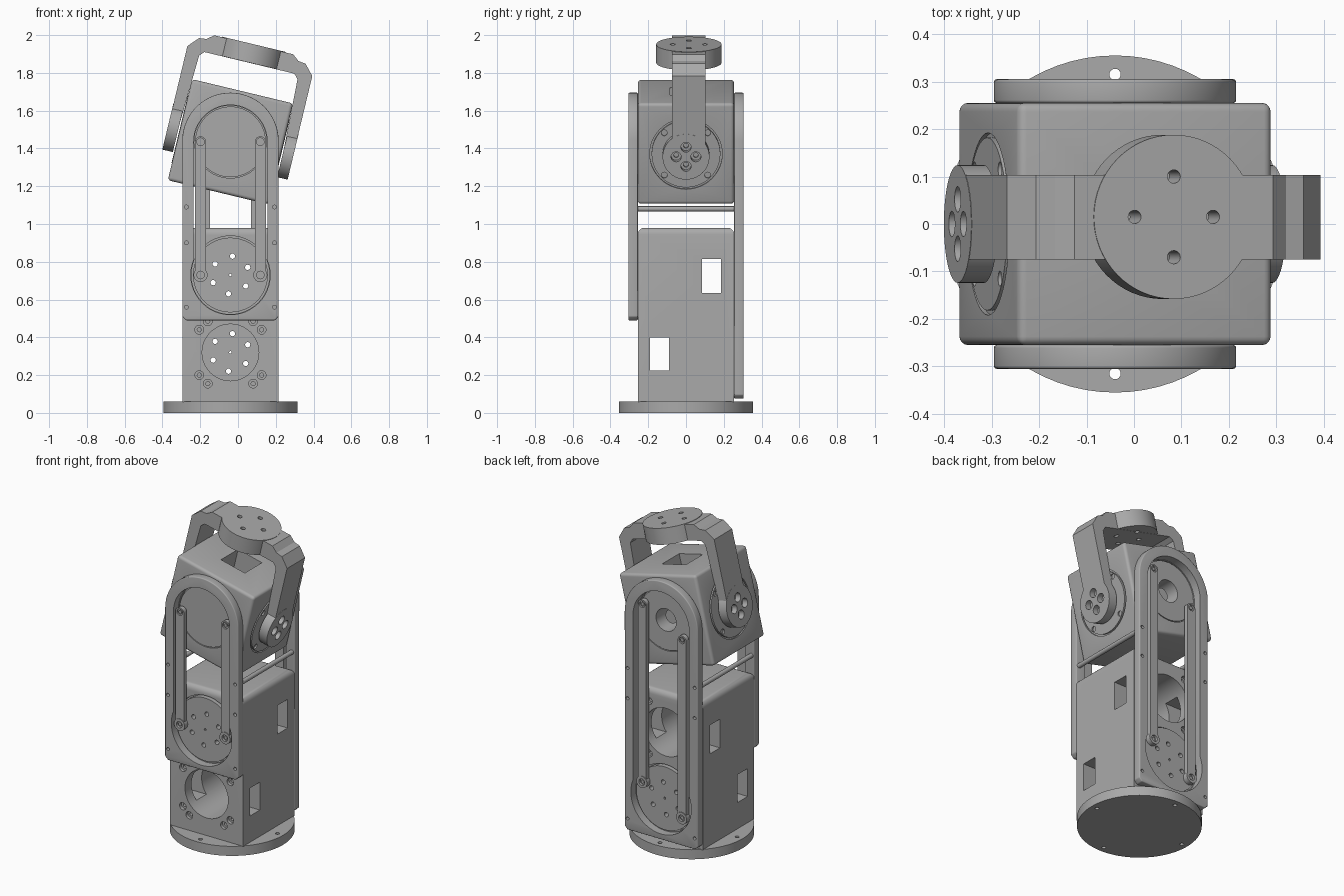
import bpy, bmesh, math
from mathutils import Matrix

if "Cube" in bpy.data.objects:
    bpy.data.objects.remove(bpy.data.objects["Cube"])

grey = bpy.data.materials.new("plain_grey")
grey.use_nodes = True
grey.diffuse_color = (0.4, 0.4, 0.4, 1)
grey.node_tree.nodes["Principled BSDF"].inputs["Base Color"].default_value = (0.4, 0.4, 0.4, 1)

CX = -0.04           # column axis
LOW, MID, TOP = 0.32, 0.73, 1.435   # joint heights
TILT = Matrix.Translation((CX, 0, TOP)) @ Matrix.Rotation(math.radians(13.5), 4, 'Y')
QUARTERS = [(1, 0), (0, 1), (-1, 0), (0, -1)]
DIAGONALS = [(1, 1), (-1, 1), (-1, -1), (1, -1)]


def circle(c, r, n=48):
    return [(c[0] + r * math.cos(2 * math.pi * i / n), c[1] + r * math.sin(2 * math.pi * i / n)) for i in range(n)]


def rect(x0, x1, y0, y1):
    return [(x0, y0), (x1, y0), (x1, y1), (x0, y1)]


def capsule(p, q, r, n=24):
    """Slot outline around the segment p-q."""
    a = math.atan2(q[1] - p[1], q[0] - p[0])
    out = []
    for c, start in ((q, a - math.pi / 2), (p, a + math.pi / 2)):
        out += [(c[0] + r * math.cos(start + math.pi * i / n), c[1] + r * math.sin(start + math.pi * i / n))
                for i in range(n + 1)]
    return out


def prism(name, outline, a, b, axis='y', bevel=0.0):
    """Extrude a 2D outline from a to b along an axis."""
    place = {'x': lambda p, t: (t, p[0], p[1]),
             'y': lambda p, t: (p[0], t, p[1]),
             'z': lambda p, t: (p[0], p[1], t)}[axis]
    bm = bmesh.new()
    ends = [[bm.verts.new(place(p, t)) for p in outline] for t in (a, b)]
    bm.faces.new(ends[0])
    bm.faces.new(ends[1])
    n = len(outline)
    for i in range(n):
        j = (i + 1) % n
        bm.faces.new((ends[0][i], ends[0][j], ends[1][j], ends[1][i]))
    bmesh.ops.recalc_face_normals(bm, faces=bm.faces)
    if bevel:
        sharp = [e for e in bm.edges if e.calc_face_angle(0) > 0.6]
        bmesh.ops.bevel(bm, geom=sharp, offset=bevel, segments=4, profile=0.5, affect='EDGES')
    me = bpy.data.meshes.new(name)
    bm.to_mesh(me)
    bm.free()
    me.materials.append(grey)
    ob = bpy.data.objects.new(name, me)
    bpy.context.collection.objects.link(ob)
    return ob


def apply_boolean(ob, other, mode):
    mod = ob.modifiers.new("join", 'BOOLEAN')
    mod.operation, mod.solver, mod.object = mode, 'EXACT', other
    bpy.context.view_layer.objects.active = ob
    bpy.ops.object.modifier_apply(modifier=mod.name)
    bpy.data.objects.remove(other)


def cut(ob, outline, a, b, axis='y'):
    apply_boolean(ob, prism("cutter", outline, a, b, axis), 'DIFFERENCE')


def add(ob, outline, a, b, axis='y'):
    apply_boolean(ob, prism("piece", outline, a, b, axis), 'UNION')


# Round base plate with four screw holes
base = prism("base_plate", circle((CX, 0), 0.355, 72), 0, 0.06, 'z')
for x, y in QUARTERS:
    cut(base, circle((CX + 0.315 * x, 0.315 * y), 0.012, 16), -0.1, 0.1, 'z')

# Column body with rounded top edges
body = prism("column_body", rect(CX - 0.255, CX + 0.255, -0.255, 0.255), 0.058, 0.98, 'z')
bm = bmesh.new()
bm.from_mesh(body.data)
top_edges = [e for e in bm.edges if all(v.co.z > 0.9 for v in e.verts)]
bmesh.ops.bevel(bm, geom=top_edges, offset=0.035, segments=5, profile=0.5, affect='EDGES')
bm.to_mesh(body.data)
bm.free()

# Motor tunnels, crank pockets, counterbores and cable windows
for z, s in ((LOW, 1), (MID, -1)):
    cut(body, circle((CX, z), 0.15), -0.4, 0.4)
    cut(body, circle((CX, z), 0.207), s * 0.225, s * 0.4)
    for sx, sz in DIAGONALS:
        for dx, dz in ((0.165, 0.12), (0.12, 0.165)):
            c = (CX + sx * dx, z + sz * dz)
            cut(body, circle(c, 0.023, 20), -s * 0.235, -s * 0.4)
            cut(body, circle(c, 0.011, 12), -s * 0.2, -s * 0.4)
cut(body, rect(0.085, 0.185, 0.635, 0.815), -0.5, 0.5, 'x')
cut(body, rect(-0.19, -0.09, 0.225, 0.4), -0.5, 0.5, 'x')

# Each side: slotted cover, crank disc and two parallel links
for side, s, joint, bottom, swing in (("front", -1, MID, 0.49, 0.0), ("back", 1, LOW, 0.075, 29.0)):
    arch = [(CX + 0.255 * math.cos(math.pi * i / 48), 1.44 + 0.255 * math.sin(math.pi * i / 48)) for i in range(49)]
    outline = arch + [(CX - 0.255, bottom + 0.02), (CX - 0.235, bottom), (CX + 0.235, bottom), (CX + 0.255, bottom + 0.02)]
    cover = prism(side + "_cover", outline, s * 0.255, s * 0.305, bevel=0.006)
    cut(cover, capsule((CX, 1.435), (CX, joint), 0.195), s * 0.2, s * 0.4)
    cut(cover, circle((CX, joint), 0.21), s * 0.2, s * 0.4)
    for sx in (-1, 1):
        for z in (bottom + 0.07, 0.9, 1.09):
            cut(cover, circle((CX + sx * 0.233, z), 0.01, 16), s * 0.28, s * 0.4)

    crank = prism(side + "_crank", circle((CX, joint), 0.198), s * 0.235, s * 0.268)
    cut(crank, circle((CX, joint), 0.007, 12), -0.4, 0.4)
    for i in range(6):
        a = math.radians(24 + 60 * i)
        cut(crank, circle((CX + 0.1 * math.cos(a), joint + 0.1 * math.sin(a)), 0.014, 16), -0.4, 0.4)

    for label, a in (("left", swing), ("right", swing + 180)):
        dx, dz = 0.158 * math.cos(math.radians(a)), 0.158 * math.sin(math.radians(a))
        low, high = (CX + dx, joint + dz), (CX + dx, TOP + dz)
        link = prism(f"{side}_{label}_link", capsule(low, high, 0.029), s * 0.268, s * 0.296)
        add(link, circle(low, 0.037, 32), s * 0.262, s * 0.3)
        for c in (low, high):
            cut(link, circle(c, 0.02, 24), s * 0.285, s * 0.4)
            prism(f"{side}_{label}_pin", circle(c, 0.011, 16), s * 0.24, s * 0.292)

# Cross bars tying the covers together
for label, x in (("left", CX + 0.235), ("right", CX - 0.235)):
    prism(label + "_cross_bar", circle((x, 1.08), 0.014, 20), -0.26, 0.26)

# Tilted head block, built around its own centre
head = prism("head_block", rect(-0.275, 0.275, -0.275, 0.275), -0.255, 0.255, bevel=0.018)
cut(head, rect(-0.085, 0.085, -0.085, 0.085), 0.12, 0.4, 'z')
tilted = [head]
for s in (-1, 1):
    # Round side and face caps sit in shallow grooves
    cut(head, circle((0, 0), 0.192), s * 0.265, s * 0.4, 'x')
    cap = prism("side_cap", circle((0, 0), 0.182), s * 0.26, s * 0.277, 'x')
    for y, z in DIAGONALS:
        cut(cap, circle((0.115 * y, 0.115 * z), 0.016, 16), s * 0.268, s * 0.4, 'x')
    cut(head, circle((0, 0), 0.192), s * 0.247, s * 0.4)
    face_cap = prism("face_cap", circle((0, 0), 0.187), s * 0.245, s * 0.255)
    tilted += [cap, face_cap]
    if s == 1:
        cut(head, circle((0, 0), 0.07), 0.12, 0.4)
        cut(face_cap, circle((0, 0), 0.07), 0.12, 0.4)
        tilted.append(prism("shaft_stub", circle((0, 0), 0.042, 32), 0.1, 0.2))

# Yoke strap around the head, with round ends and a top flange
half = [(0.34, 0), (0.34, 0.44), (0.29, 0.495), (0.25, 0.5), (0.215, 0.528)]
inner = [(0.245, 0.43), (0.268, 0.405), (0.285, 0)]
strap = half + [(-x, z) for x, z in reversed(half)]
strap += [(-x, z) for x, z in reversed(inner)] + inner
yoke = prism("yoke", strap, -0.075, 0.103)
add(yoke, circle((0, 0.015), 0.173, 64), 0.431, 0.531, 'z')
for x, y in QUARTERS:
    cut(yoke, circle((0.085 * x, 0.015 + 0.085 * y), 0.014, 20), 0.3, 0.7, 'z')
for s in (-1, 1):
    add(yoke, circle((0, 0), 0.124), s * 0.284, s * 0.341, 'x')
    for y, z in QUARTERS:
        cut(yoke, circle((0.052 * y, 0.052 * z), 0.027, 24), s * 0.305, s * 0.5, 'x')
        cut(yoke, circle((0.052 * y, 0.052 * z), 0.013, 16), s * 0.29, s * 0.5, 'x')
tilted.append(yoke)

for ob in tilted:
    ob.matrix_world = TILT

# Smooth round surfaces, keep hard edges
for ob in bpy.context.scene.objects:
    if ob.type == 'MESH':
        ob.select_set(True)
        bpy.context.view_layer.objects.active = ob
bpy.ops.object.shade_smooth_by_angle(angle=math.radians(30))
